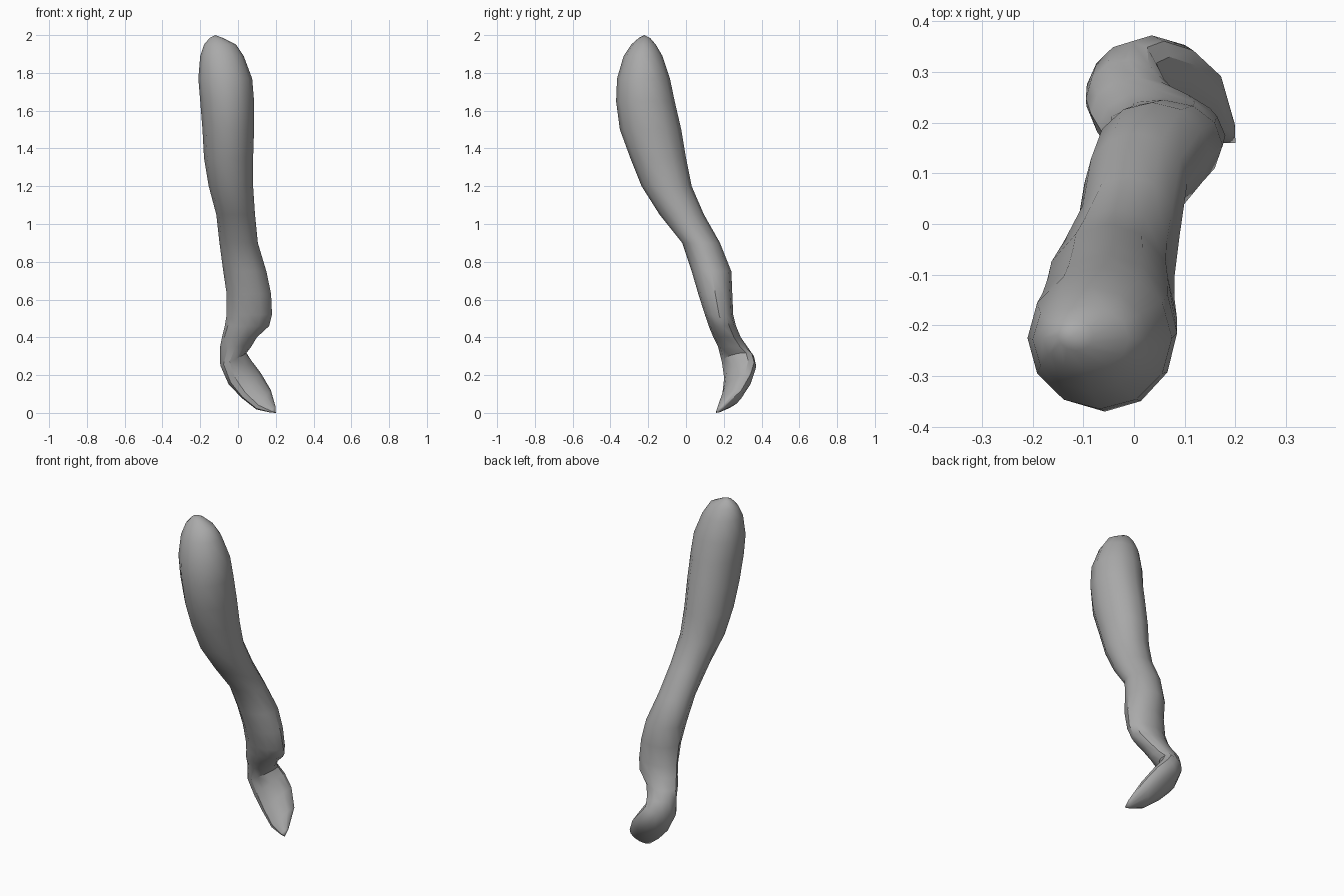
import bpy, bmesh, math
from mathutils import Vector

cube = bpy.data.objects.get("Cube")
if cube:
    bpy.data.objects.remove(cube)

SIDES = 12

# Shaft sections: height, then left/right and front/back extents
SHAFT = [
    (1.985, -.15, -.08, -.25, -.19),
    (1.95, -.18, -.01, -.29, -.16),
    (1.89, -.2, .03, -.33, -.125),
    (1.77, -.21, .075, -.365, -.085),
    (1.65, -.2, .085, -.37, -.06),
    (1.5, -.188, .085, -.35, -.025),
    (1.35, -.18, .08, -.295, .0),
    (1.2, -.155, .08, -.235, .03),
    (1.05, -.115, .09, -.14, .095),
    (.9, -.098, .105, -.02, .18),
    (.75, -.078, .15, .03, .24),
    (.63, -.06, .175, .065, .245),
    (.52, -.06, .18, .1, .25),
    (.46, -.07, .165, .12, .265),
    (.4, -.085, .1, .145, .29),
    (.35, -.095, .07, .17, .325),
]

# Hook sections: centre and the two half axes of a tilted ellipse
HOOK = [
    ((-.025, .275, .285), (.068, 0, .03), (.02, .085, .015)),
    ((.01, .287, .215), (.055, 0, .055), (.025, .085, .03)),
    ((.07, .273, .145), (.042, 0, .052), (.03, .08, .04)),
    ((.135, .235, .07), (.03, 0, .042), (.025, .065, .03)),
    ((.185, .18, .018), (.01, 0, .014), (.01, .02, .008)),
]


def ring(bm, centre, a, b):
    c, a, b = Vector(centre), Vector(a), Vector(b)
    angles = [math.tau * i / SIDES for i in range(SIDES)]
    return [bm.verts.new(c + a * math.cos(t) + b * math.sin(t)) for t in angles]


def cap(bm, loop, point):
    tip = bm.verts.new(point)
    for i in range(SIDES):
        bm.faces.new((loop[i], loop[(i + 1) % SIDES], tip))


sections = [(((l + r) / 2, (f + k) / 2, z), ((r - l) / 2, 0, 0), (0, (k - f) / 2, 0))
            for z, l, r, f, k in SHAFT] + HOOK

# Loft the rounded shaft into the curled hook
bm = bmesh.new()
loops = [ring(bm, *s) for s in sections]
for upper, lower in zip(loops, loops[1:]):
    for i in range(SIDES):
        j = (i + 1) % SIDES
        bm.faces.new((upper[i], upper[j], lower[j], lower[i]))
cap(bm, loops[0], (-.12, -.22, 2))
cap(bm, loops[-1], (.2, .16, 0))
bmesh.ops.recalc_face_normals(bm, faces=bm.faces)

mesh = bpy.data.meshes.new("hooked_limb")
bm.to_mesh(mesh)
bm.free()
limb = bpy.data.objects.new("hooked_limb", mesh)
bpy.context.collection.objects.link(limb)

# Plain grey surface
grey = bpy.data.materials.new("plain_grey")
grey.use_nodes = True
colour = (.4, .4, .4, 1)
grey.diffuse_color = colour
grey.node_tree.nodes["Principled BSDF"].inputs["Base Color"].default_value = colour
mesh.materials.append(grey)

bpy.context.view_layer.objects.active = limb
limb.select_set(True)
bpy.ops.object.shade_smooth_by_angle(angle=math.radians(35))
